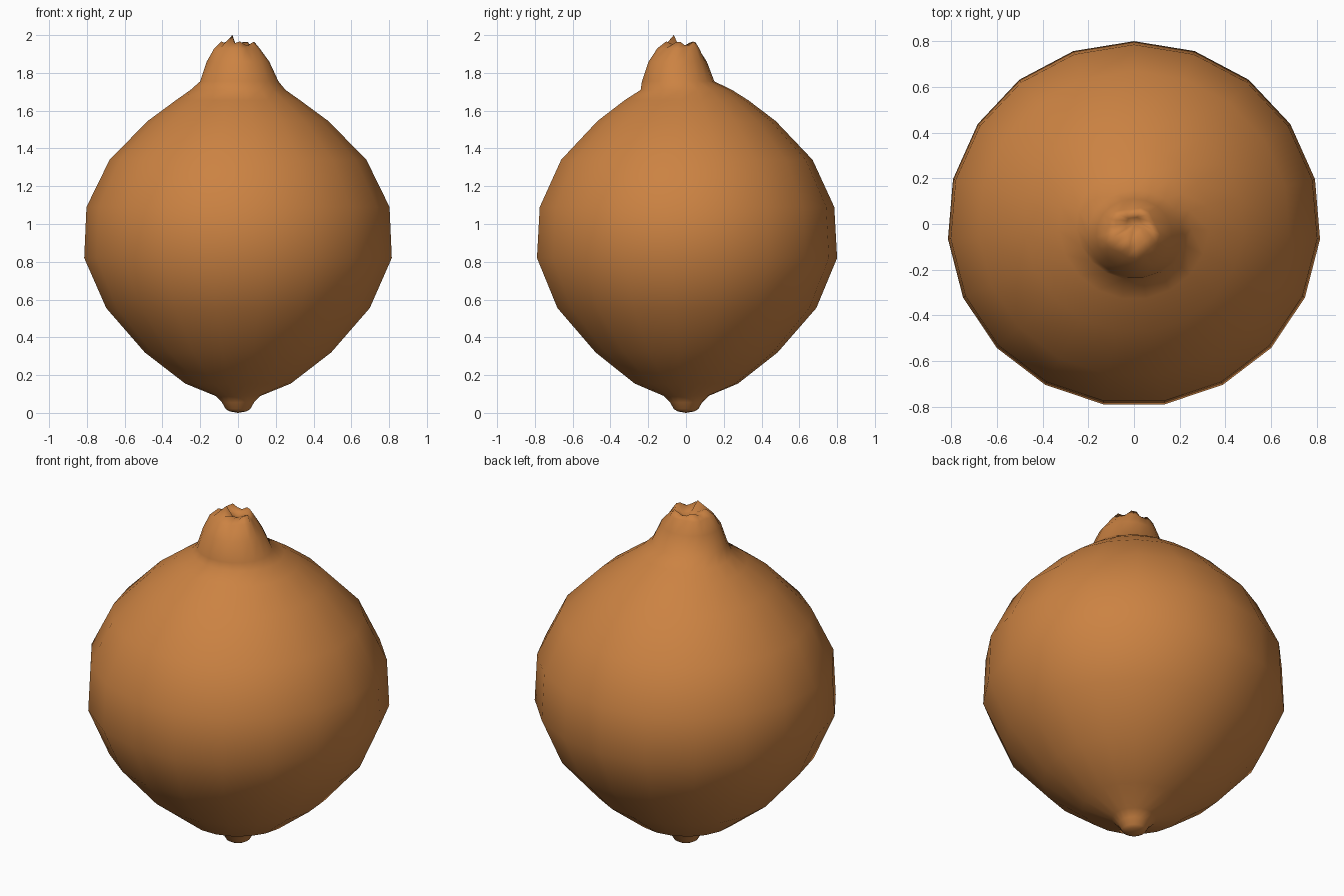
import bpy, bmesh, math

if "Cube" in bpy.data.objects:
    bpy.data.objects.remove(bpy.data.objects["Cube"])

SIDES = 19

# Fruit profile, bottom to top: z, half-width x, half-width y, centre x, centre y
rings = [
    (0.008, 0.045, 0.045, 0, 0), (0.02, 0.065, 0.065, 0, 0), (0.055, 0.085, 0.085, 0, 0),
    (0.09, 0.12, 0.12, 0, 0), (0.155, 0.28, 0.275, 0, 0), (0.32, 0.495, 0.485, 0, 0),
    (0.555, 0.70, 0.69, 0, 0), (0.82, 0.817, 0.80, 0, 0), (1.09, 0.805, 0.785, 0, 0),
    (1.34, 0.682, 0.67, 0, 0), (1.545, 0.48, 0.475, 0, 0), (1.655, 0.33, 0.33, 0, 0),
    (1.71, 0.252, 0.243, 0, 0),
    # neck leans to the front
    (1.755, 0.208, 0.193, 0.007, -0.043), (1.86, 0.166, 0.155, 0.0, -0.045),
    (1.93, 0.117, 0.108, -0.01, -0.037), (1.955, 0.085, 0.075, -0.005, -0.025),
    # puckered dimple
    (1.935, 0.035, 0.035, 0, -0.005),
]

bm = bmesh.new()
loops = []
for z, rx, ry, cx, cy in rings:
    loop = []
    for i in range(SIDES):
        a = math.pi / 2 + 2 * math.pi * i / SIDES
        wave = math.cos(5 * a + 1.0)
        k = 1 + (0.08 * wave if z > 1.92 else 0)
        dz = 0.012 * wave if z > 1.95 else 0
        loop.append(bm.verts.new((cx + rx * k * math.cos(a), cy + ry * k * math.sin(a), z + dz)))
    loops.append(loop)

for lo, hi in zip(loops, loops[1:]):
    for i in range(SIDES):
        j = (i + 1) % SIDES
        bm.faces.new((lo[i], lo[j], hi[j], hi[i]))

# Close both ends
for loop, z, flip in ((loops[0], 0.0, True), (loops[-1], 1.92, False)):
    c = bm.verts.new((0, 0, z))
    for i in range(SIDES):
        f = (loop[i], loop[(i + 1) % SIDES], c)
        bm.faces.new(f[::-1] if flip else f)

# Small peak on the rim
peak = min(loops[-2], key=lambda v: (v.co.x + 0.03) ** 2 + (v.co.y + 0.09) ** 2)
peak.co = (-0.03, -0.065, 2.0)

bmesh.ops.recalc_face_normals(bm, faces=bm.faces)
mesh = bpy.data.meshes.new("citrus_fruit")
bm.to_mesh(mesh)
bm.free()
for p in mesh.polygons:
    p.use_smooth = True

peel = bpy.data.materials.new("orange_peel")
peel.diffuse_color = (0.60, 0.225, 0.055, 1)
peel.use_nodes = True
peel.node_tree.nodes["Principled BSDF"].inputs["Base Color"].default_value = peel.diffuse_color
mesh.materials.append(peel)
fruit = bpy.data.objects.new("citrus_fruit", mesh)
bpy.context.collection.objects.link(fruit)
